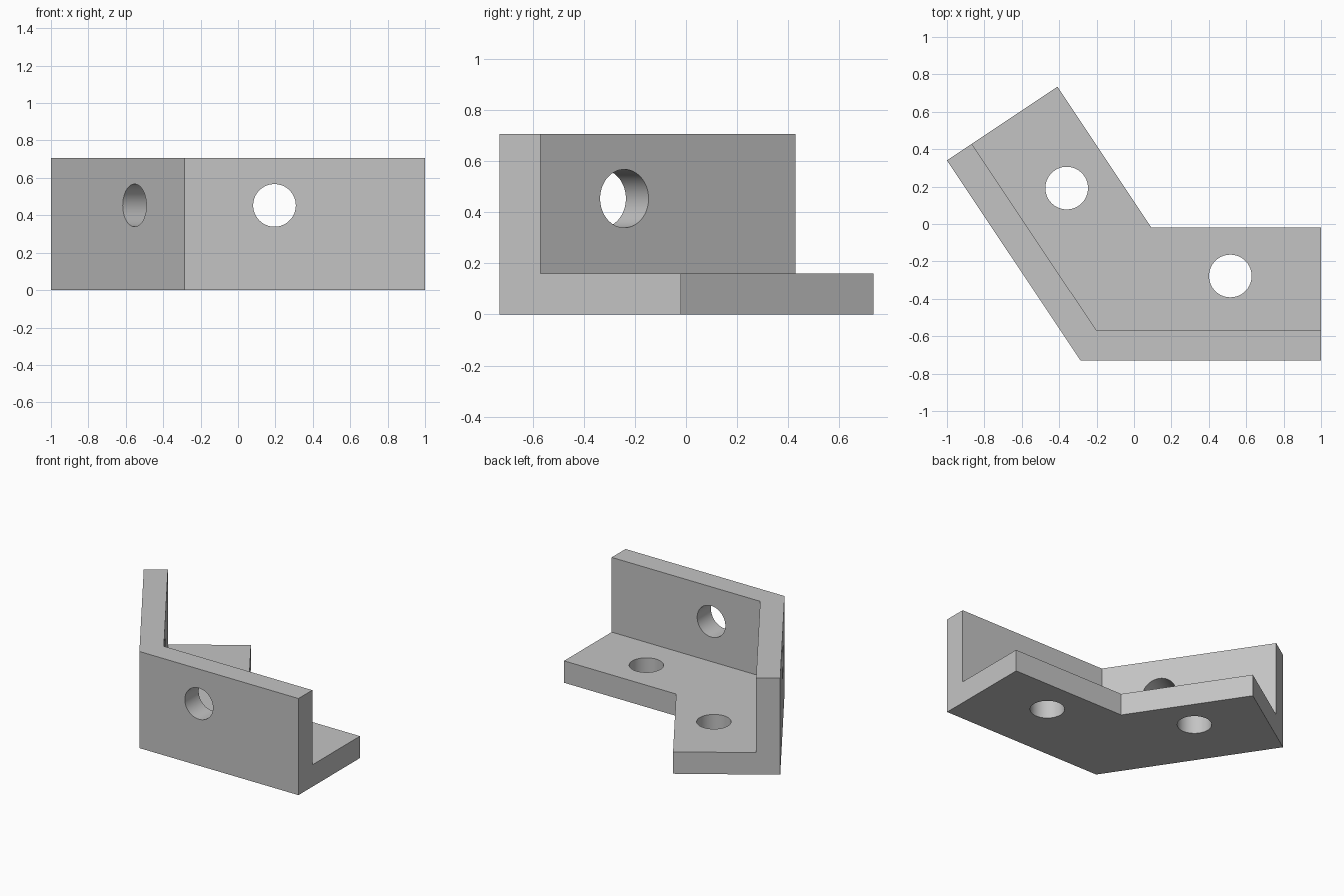
import bpy, bmesh, math
from mathutils import Vector

cube = bpy.data.objects.get("Cube")
if cube:
    bpy.data.objects.remove(cube, do_unlink=True)

HEIGHT, WIDTH, THICK, RADIUS = 0.706, 0.71, 0.16, 0.114

# Outer edge of the bracket: left end, corner, right end
left_end = Vector((-1.0, 0.34, 0))
corner = Vector((-0.286, -0.73, 0))
right_end = Vector((1.0, -0.73, 0))
UP = Vector((0, 0, 1))

dir_left = (left_end - corner).normalized()
dir_right = (right_end - corner).normalized()
in_left = dir_left.cross(UP)           # points from the wall to the inside
in_right = UP.cross(dir_right)
miter = (in_left + in_right) / (1 + in_left.dot(in_right))

mat = bpy.data.materials.new("plain grey")
mat.use_nodes = True
grey = (0.55, 0.55, 0.55, 1)
mat.diffuse_color = grey
mat.node_tree.nodes["Principled BSDF"].inputs["Base Color"].default_value = grey

# L-shaped section swept along the bent edge
section = [(0, 0), (WIDTH, 0), (WIDTH, THICK), (THICK, THICK), (THICK, HEIGHT), (0, HEIGHT)]
bm = bmesh.new()
rings = [[bm.verts.new(p + inward * d + UP * z) for d, z in section]
         for p, inward in ((left_end, in_left), (corner, miter), (right_end, in_right))]
for a, b in zip(rings, rings[1:]):
    for i in range(len(section)):
        j = (i + 1) % len(section)
        bm.faces.new((a[i], a[j], b[j], b[i]))
bm.faces.new(rings[0])
bm.faces.new(rings[-1])
bmesh.ops.recalc_face_normals(bm, faces=bm.faces)
mesh = bpy.data.meshes.new("angle_bracket")
bm.to_mesh(mesh)
bm.free()
bracket = bpy.data.objects.new("angle_bracket", mesh)
bpy.context.collection.objects.link(bracket)
mesh.materials.append(mat)


def drill(name, centre, axis):
    """Cut a round hole through the bracket."""
    bpy.ops.mesh.primitive_cylinder_add(vertices=64, radius=RADIUS, depth=0.5, location=centre)
    cutter = bpy.context.object
    cutter.name = name
    cutter.rotation_mode = 'QUATERNION'
    cutter.rotation_quaternion = axis.to_track_quat('Z', 'Y')
    cutter.data.materials.append(mat)
    cutter.hide_render = True
    mod = bracket.modifiers.new(name, 'BOOLEAN')
    mod.operation = 'DIFFERENCE'
    mod.solver = 'EXACT'
    mod.object = cutter
    bpy.context.view_layer.objects.active = bracket
    bpy.ops.object.modifier_apply(modifier=mod.name)
    bpy.data.objects.remove(cutter, do_unlink=True)


# Screw holes: one in the wall and one in the base of each arm
drill("right_wall_hole", corner + dir_right * 0.481 + UP * 0.453, in_right)
drill("left_wall_hole", corner + dir_left * 0.481 + UP * 0.453, in_left)
drill("right_base_hole", Vector((0.515, -0.278, 0.08)), UP)
drill("left_base_hole", Vector((-0.36, 0.192, 0.08)), UP)

bpy.ops.object.select_all(action='DESELECT')
bracket.select_set(True)
bpy.context.view_layer.objects.active = bracket
bpy.ops.object.shade_smooth_by_angle(angle=math.radians(30))
